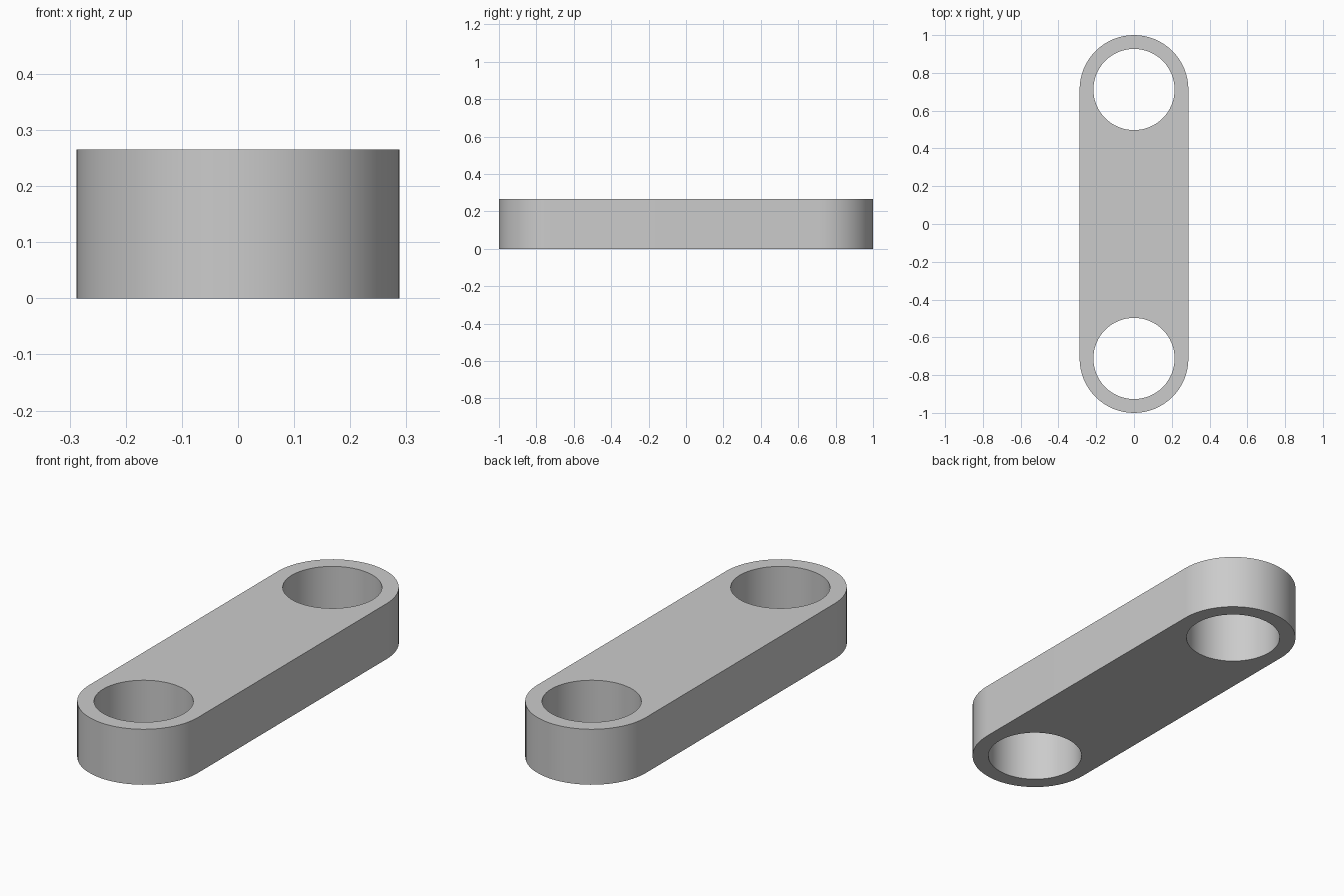
import bpy, bmesh, math

if "Cube" in bpy.data.objects:
    bpy.data.objects.remove(bpy.data.objects["Cube"])

R_OUT, R_HOLE, CY, H = 0.288, 0.215, 0.712, 0.265
N = 64  # segments per full circle


def arc(cy, r, a0, a1, n, closed=False):
    count = n if closed else n + 1
    return [(r * math.cos(a0 + (a1 - a0) * i / n),
             cy + r * math.sin(a0 + (a1 - a0) * i / n)) for i in range(count)]


def add_loop(bm, pts):
    vs = [bm.verts.new((x, y, 0)) for x, y in pts]
    return [bm.edges.new((vs[i], vs[(i + 1) % len(vs)])) for i in range(len(vs))]


bm = bmesh.new()

# Rounded outline of the link, then the two pin holes
outline = (arc(CY, R_OUT, 0, math.pi, N // 2)
           + arc(-CY, R_OUT, math.pi, 2 * math.pi, N // 2))
edges = add_loop(bm, outline)
for s in (1, -1):
    edges += add_loop(bm, arc(s * CY, R_HOLE, 0, 2 * math.pi, N, closed=True))

# Fill the profile and raise it to full thickness
bmesh.ops.triangle_fill(bm, use_beauty=True, use_dissolve=False, edges=edges)
res = bmesh.ops.extrude_face_region(bm, geom=bm.faces[:], use_keep_orig=True)
top = [g for g in res["geom"] if isinstance(g, bmesh.types.BMVert)]
bmesh.ops.translate(bm, verts=top, vec=(0, 0, H))
bmesh.ops.recalc_face_normals(bm, faces=bm.faces[:])

mesh = bpy.data.meshes.new("link_plate")
bm.to_mesh(mesh)
bm.free()
link = bpy.data.objects.new("link_plate", mesh)
bpy.context.collection.objects.link(link)

# Smooth round walls, crisp rims
bpy.context.view_layer.objects.active = link
link.select_set(True)
bpy.ops.object.shade_smooth_by_angle(angle=math.radians(30))
